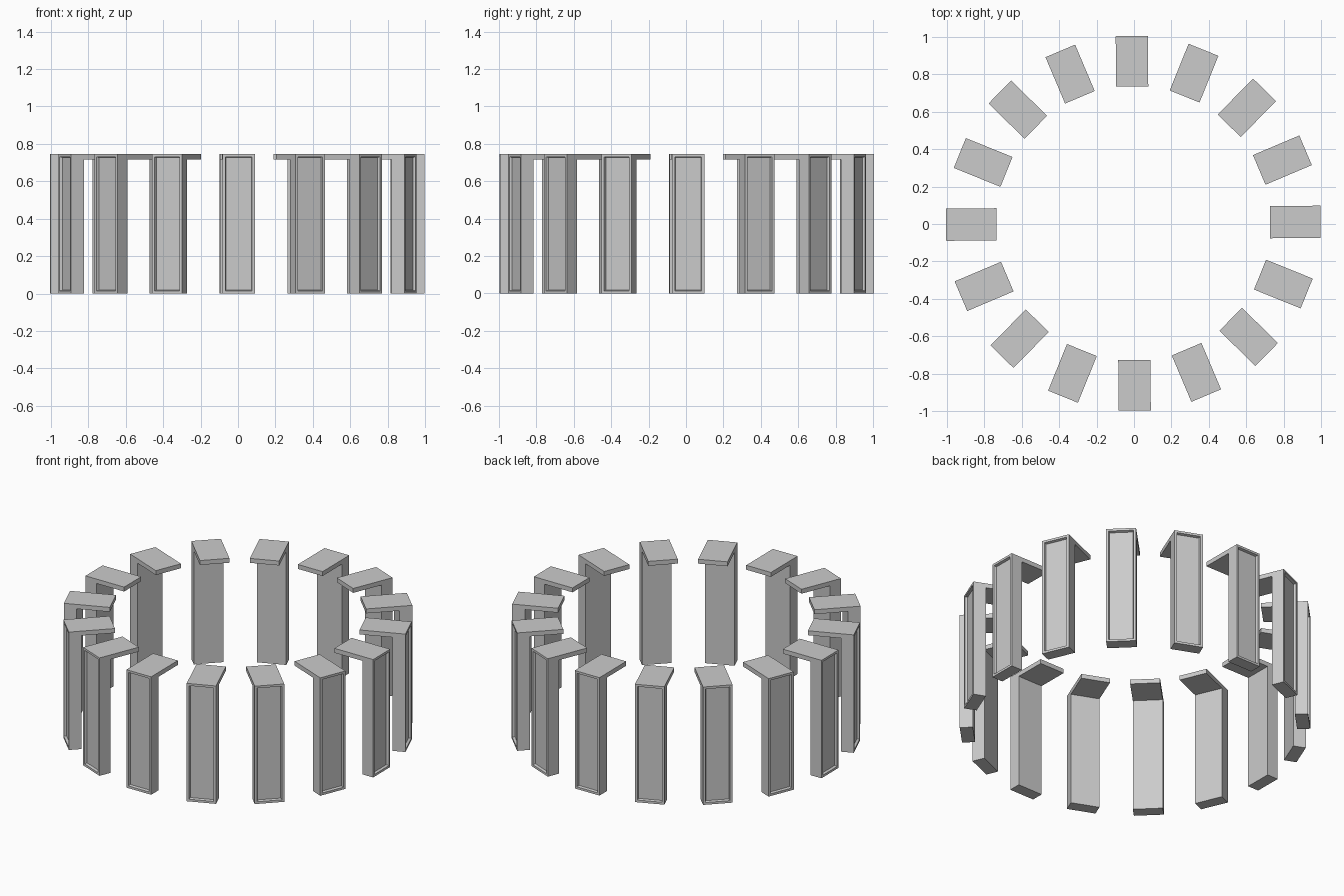
import bpy, bmesh, math
from mathutils import Matrix

if "Cube" in bpy.data.objects:
    bpy.data.objects.remove(bpy.data.objects["Cube"])

COUNT, R, HALF_W, H = 16, 1.0, 0.086, 0.745
DEPTH, PLATE_IN, PLATE_T = 0.075, 0.731, 0.028

# Shared pillar mesh: inverted-L side profile (radius, height) swept across the width
profile = [(R, 0), (R, H), (PLATE_IN, H), (PLATE_IN, H - PLATE_T),
           (R - DEPTH, H - PLATE_T), (R - DEPTH, 0)]
bm = bmesh.new()
face = bm.faces.new([bm.verts.new((x, -HALF_W, z)) for x, z in profile])
swept = bmesh.ops.extrude_face_region(bm, geom=[face])["geom"]
bmesh.ops.translate(bm, vec=(0, 2 * HALF_W, 0),
                    verts=[g for g in swept if isinstance(g, bmesh.types.BMVert)])
bmesh.ops.recalc_face_normals(bm, faces=bm.faces)

# Recessed panel on the outer face
outer = [f for f in bm.faces if f.normal.x > 0.9]
bmesh.ops.inset_individual(bm, faces=outer, thickness=0.02, depth=0)
bmesh.ops.inset_individual(bm, faces=outer, thickness=0.006, depth=-0.015)
mesh = bpy.data.meshes.new("pillar_with_top_plate")
bm.to_mesh(mesh)
bm.free()

# Ring of pillars, turned and shifted very slightly
for i in range(COUNT):
    ob = bpy.data.objects.new(f"pillar_{i + 1:02d}", mesh)
    angle = math.radians(0.45) + i * math.tau / COUNT
    ob.matrix_world = Matrix.Translation((-0.004, 0.004, 0)) @ Matrix.Rotation(angle, 4, "Z")
    bpy.context.collection.objects.link(ob)
